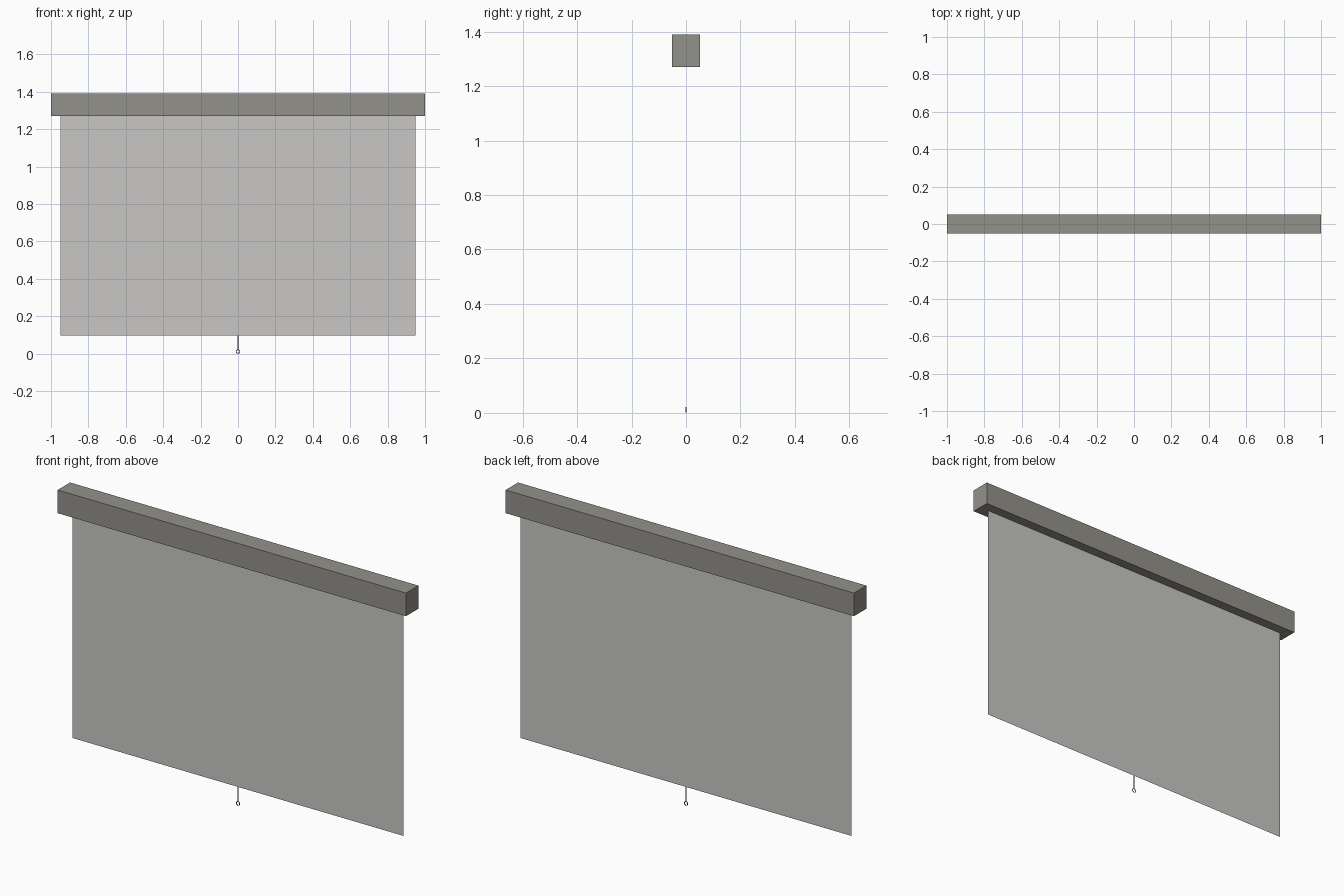
import bpy, math

if "Cube" in bpy.data.objects:
    bpy.data.objects.remove(bpy.data.objects["Cube"])


def material(name, color):
    m = bpy.data.materials.new(name)
    m.diffuse_color = (*color, 1)
    m.use_nodes = True
    m.node_tree.nodes["Principled BSDF"].inputs["Base Color"].default_value = m.diffuse_color
    return m


housing_mat = material("warm grey housing", (0.296, 0.283, 0.254))
fabric_mat = material("light grey fabric", (0.58, 0.575, 0.56))
cord_mat = material("dark grey cord", (0.10, 0.10, 0.12))


def sheet(name, width, z0, z1, mat):
    """Single upright sheet in the y = 0 plane."""
    x = width / 2
    mesh = bpy.data.meshes.new(name)
    mesh.from_pydata([(-x, 0, z0), (x, 0, z0), (x, 0, z1), (-x, 0, z1)], [], [(0, 1, 2, 3)])
    mesh.materials.append(mat)
    obj = bpy.data.objects.new(name, mesh)
    bpy.context.collection.objects.link(obj)
    return obj


# Roller housing
bpy.ops.mesh.primitive_cube_add(size=1, location=(0, 0, 1.33))
housing = bpy.context.object
housing.name = "housing"
housing.scale = (2, 0.102, 0.12)
housing.data.materials.append(housing_mat)

# Hanging fabric and pull cord
sheet("screen_fabric", 1.9, 0.097, 1.27, fabric_mat)
sheet("pull_cord", 0.005, 0.021, 0.097, cord_mat)

# Pull ring at the end of the cord
bpy.ops.mesh.primitive_torus_add(major_radius=0.0095, minor_radius=0.002,
                                 major_segments=16, minor_segments=6,
                                 location=(0, 0, 0.0115),
                                 rotation=(math.pi / 2, 0, 0))
ring = bpy.context.object
ring.name = "pull_ring"
ring.data.materials.append(cord_mat)
bpy.ops.object.shade_smooth_by_angle()
